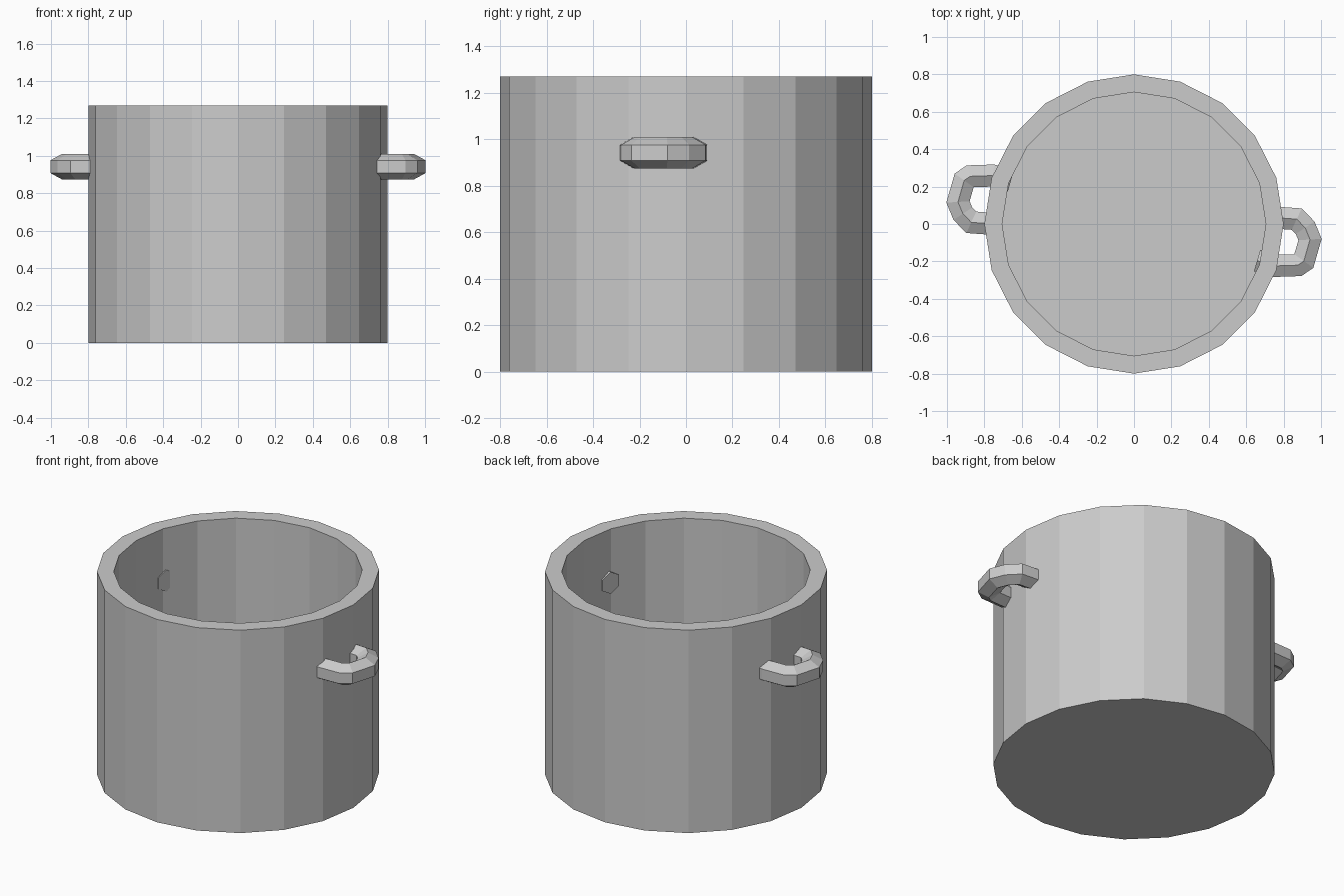
import bpy, bmesh, math
from mathutils import Vector

if "Cube" in bpy.data.objects:
    bpy.data.objects.remove(bpy.data.objects["Cube"])


def make_object(name, bm):
    bmesh.ops.recalc_face_normals(bm, faces=bm.faces)
    mesh = bpy.data.meshes.new(name)
    bm.to_mesh(mesh)
    bm.free()
    obj = bpy.data.objects.new(name, mesh)
    bpy.context.collection.objects.link(obj)
    return obj


def skin(bm, rings, closed_rows=True):
    # Bridge consecutive rings and cap both ends
    for a, b in zip(rings, rings[1:]):
        n = len(a)
        for i in range(n):
            j = (i + 1) % n
            bm.faces.new((a[i], a[j], b[j], b[i]))
    bm.faces.new(rings[0])
    bm.faces.new(rings[-1])


# Pot body: 20-sided shell with a thick wall and floor
def pot():
    bm = bmesh.new()
    rings = []
    for r, z in [(0.8, 0), (0.8, 1.27), (0.705, 1.27), (0.705, 0.1)]:
        rings.append([bm.verts.new((r * math.cos(math.tau * i / 20),
                                    r * math.sin(math.tau * i / 20), z))
                      for i in range(20)])
    skin(bm, rings)
    make_object("pot_body", bm)


# Handle: hexagonal bar swept with mitred joints along a bent path
def handle(name, path, z=0.942, radius=0.068):
    pts = [Vector(p) for p in path]
    bm = bmesh.new()
    rings = []
    for k, p in enumerate(pts):
        d_in = (p - pts[max(k - 1, 0)]).normalized() if k else (pts[1] - p).normalized()
        d_out = (pts[k + 1] - p).normalized() if k < len(pts) - 1 else d_in
        t = (d_in + d_out).normalized()
        side = Vector((-t.y, t.x)) / max(t.dot(d_in), 0.5)
        ring = []
        for i in range(6):
            a = math.tau * i / 6
            q = p + side * radius * math.sin(a)
            ring.append(bm.verts.new((q.x, q.y, z + radius * math.cos(a))))
        rings.append(ring)
    skin(bm, rings)
    make_object(name, bm)


right_path = [(0.76, 0.034), (0.87, 0.026), (0.915, -0.02), (0.941, -0.083),
              (0.908, -0.198), (0.876, -0.22), (0.755, -0.224), (0.658, -0.196)]

pot()
handle("right_handle", right_path)
# Opposite handle is the same bar turned half way round
handle("left_handle", [(-x, 0.035 - y) for x, y in right_path])
